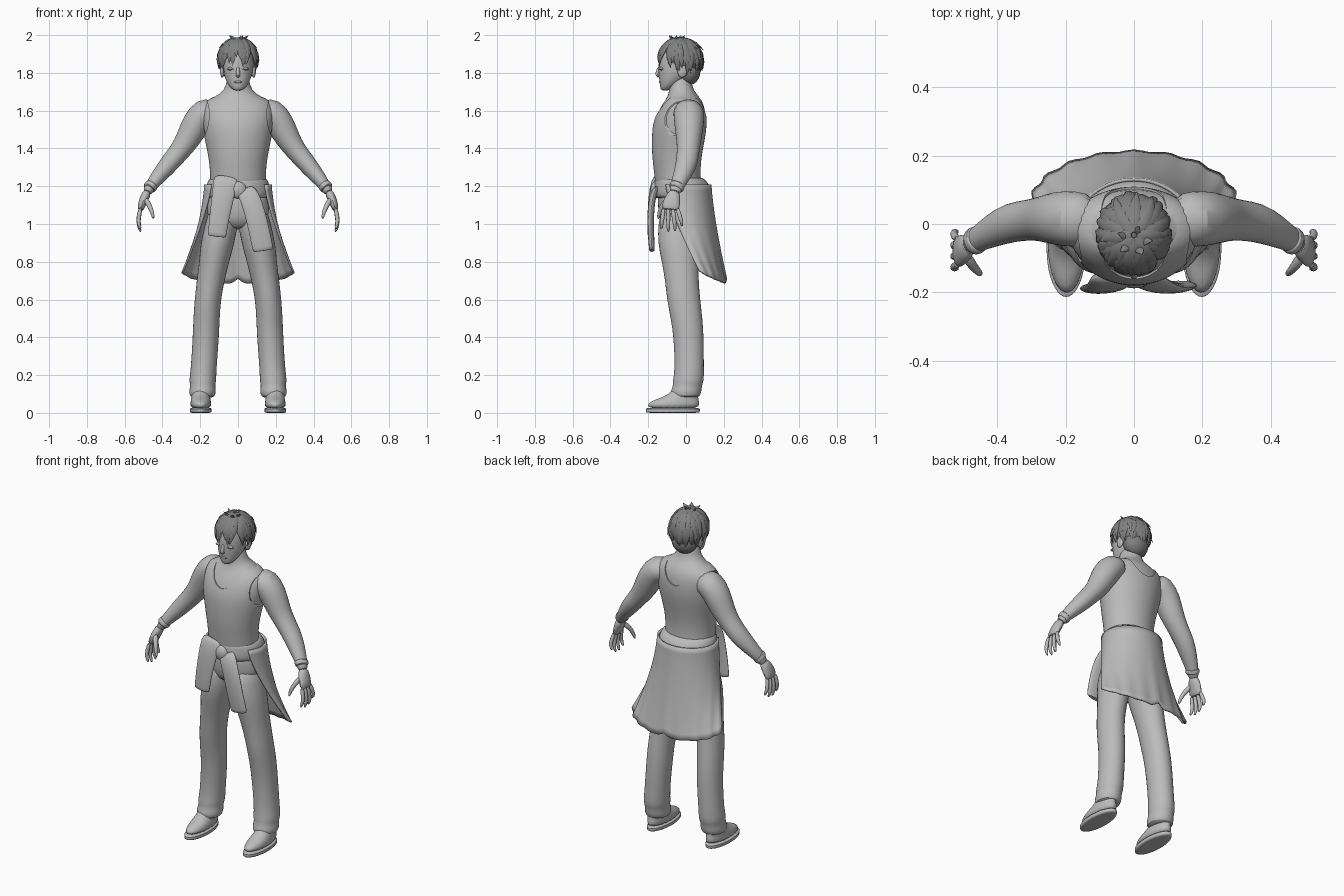
import bpy, bmesh, math
from mathutils import Vector, Matrix

cube = bpy.data.objects.get("Cube")
if cube:
    bpy.data.objects.remove(cube, do_unlink=True)

parts = []


def material(name, v):
    m = bpy.data.materials.new(name)
    m.use_nodes = True
    m.diffuse_color = (v, v, v, 1)
    m.node_tree.nodes["Principled BSDF"].inputs["Base Color"].default_value = (v, v, v, 1)
    return m


CLAY = material("light grey", 0.5)
DARK = material("dark grey", 0.22)


def finish(name, bm, mat, level=0, mirror=False):
    bmesh.ops.recalc_face_normals(bm, faces=bm.faces)
    me = bpy.data.meshes.new(name)
    bm.to_mesh(me)
    bm.free()
    me.materials.append(mat)
    ob = bpy.data.objects.new(name, me)
    bpy.context.collection.objects.link(ob)
    if mirror:
        ob.modifiers.new("Mirror", 'MIRROR')
    if level:
        ob.modifiers.new("Smooth", 'SUBSURF').levels = level
        ob.modifiers["Smooth"].render_levels = level
    parts.append(ob)
    return ob


def loft(name, strands, mat=CLAY, sides=16, ref=None, level=1, mirror=False):
    """Skin elliptical rings (x, y, z, ra, rb); level rings unless ref gives the ra axis."""
    bm = bmesh.new()
    for rows in strands:
        pts = [Vector(r[:3]) for r in rows]
        rings = []
        for i, r in enumerate(rows):
            u, v = Vector((1, 0, 0)), Vector((0, 1, 0))
            if ref:
                t = (pts[min(i + 1, len(pts) - 1)] - pts[max(i - 1, 0)]).normalized()
                axis = Vector(ref(pts[i])) if callable(ref) else Vector(ref)
                u = (axis - t * axis.dot(t)).normalized()
                v = t.cross(u)
            angles = [2 * math.pi * k / sides for k in range(sides)]
            rings.append([bm.verts.new(pts[i] + u * r[3] * math.cos(a) + v * r[4] * math.sin(a))
                          for a in angles])
        for a, b in zip(rings, rings[1:]):
            for k in range(sides):
                n = (k + 1) % sides
                bm.faces.new((a[k], a[n], b[n], b[k]))
        bm.faces.new(rings[0])
        bm.faces.new(rings[-1])
    return finish(name, bm, mat, level, mirror)


def stack(rows, x=0):
    """Rows of (z, y centre, x radius, y radius) as loft rings."""
    return [[(x, cy, z, rx, ry) for z, cy, rx, ry in rows]]


def ball(name, loc, size, mat=CLAY, mirror=False):
    bm = bmesh.new()
    bmesh.ops.create_uvsphere(bm, u_segments=20, v_segments=12, radius=1,
                              matrix=Matrix.LocRotScale(Vector(loc), None, Vector(size)))
    return finish(name, bm, mat, 0, mirror)


# Torso and neck
chest = [(1.15, -.035, .15, .12), (1.25, -.045, .14, .115), (1.35, -.05, .15, .125),
         (1.45, -.04, .172, .136), (1.53, -.033, .188, .14), (1.61, -.02, .195, .122),
         (1.655, -.012, .165, .098)]
neck = [(1.69, -.018, .09, .072), (1.73, -.03, .062, .06), (1.8, -.03, .056, .06)]
loft("torso", stack(chest + neck), sides=24)

# Tank top: slightly larger shell with neck and arm openings cut out
grown = [(z, y, a + .006, b + .006) for z, y, a, b in chest + neck[:1]]
tank = loft("tank_top", stack(grown), sides=24, level=2)
cutters = [ball("neck_cutter", (0, 0, 1.71), (.1, .6, .145))]
for s in (-1, 1):
    cutters.append(ball("arm_cutter", (s * .24, 0, 1.57), (.095, .3, .14)))
bpy.context.view_layer.objects.active = tank
for c in cutters:
    c.hide_render = True
    mod = tank.modifiers.new("Opening", 'BOOLEAN')
    mod.operation, mod.object = 'DIFFERENCE', c
for mod in list(tank.modifiers):
    bpy.ops.object.modifier_apply(modifier=mod.name)
for c in cutters:
    parts.remove(c)
    bpy.data.objects.remove(c, do_unlink=True)

# Arms and wristbands
loft("arms", [[(.11, .01, 1.6, .075, .065), (.18, .015, 1.595, .085, .082),
               (.225, .017, 1.53, .08, .077), (.264, .015, 1.45, .068, .067),
               (.305, .012, 1.39, .06, .056), (.36, .005, 1.325, .06, .052),
               (.412, -.018, 1.262, .05, .044), (.463, -.048, 1.2, .036, .031),
               (.485, -.062, 1.16, .032, .025)]], ref=(0, 1, 0), mirror=True)
loft("wristbands", [[(.455, -.043, 1.21, .035, .03), (.457, -.045, 1.207, .043, .037),
                     (.471, -.053, 1.188, .042, .036), (.473, -.055, 1.185, .033, .028)]],
     ref=(0, 1, 0), mirror=True)

# Hands
loft("palms", [[(.478, -.058, 1.175, .03, .025), (.495, -.07, 1.14, .042, .025),
                (.51, -.08, 1.1, .05, .022), (.518, -.083, 1.07, .046, .016)]],
     sides=12, ref=(0, 1, 0), mirror=True)
fingers = []
for k, length in enumerate((.1, .115, .11, .085)):
    y = -.118 + k * .024
    spread = -.012 + .012 * k
    fingers.append([(.514, y, 1.09, .012, .012),
                    (.527, y + spread * .5, 1.075 - length * .4, .0125, .0125),
                    (.527, y + spread, 1.075 - length * .75, .011, .011),
                    (.514, y + spread, 1.07 - length, .006, .006)])
fingers.append([(.492, -.09, 1.135, .02, .018), (.47, -.125, 1.1, .015, .014),
                (.453, -.142, 1.06, .012, .012), (.447, -.148, 1.025, .006, .006)])
loft("fingers", fingers, sides=8, ref=(0, 1, 0), mirror=True)

# Trousers
loft("trouser_hips", stack([(1.22, -.035, .15, .115), (1.12, -.03, .165, .12),
                            (1.03, -.035, .168, .112), (.97, -.035, .12, .08)]), sides=24)
leg = [(.075, 1.1, -.03, .075, .1), (.088, 1, -.035, .088, .115), (.108, .9, -.04, .092, .112),
       (.126, .8, -.03, .081, .1), (.145, .7, -.022, .075, .09), (.16, .6, -.013, .071, .09),
       (.167, .5, .003, .071, .086), (.17, .4, .015, .071, .081), (.183, .22, .018, .069, .078),
       (.187, .17, .012, .074, .085), (.187, .145, .008, .066, .077),
       (.188, .115, 0, .073, .084), (.189, .085, -.002, .068, .077), (.189, .08, 0, .045, .05)]
loft("trouser_legs", [[(x, y, z, a, b) for x, z, y, a, b in leg]], mirror=True)

# Shoes
loft("soles", stack([(0, -.07, .056, .143), (.002, -.07, .058, .145), (.024, -.07, .059, .146),
                     (.026, -.07, .055, .142)], .198), sides=20, mirror=True)
loft("shoe_uppers", stack([(.02, -.069, .055, .142), (.05, -.066, .056, .138),
                           (.072, -.048, .052, .116), (.085, -.025, .05, .09),
                           (.115, -.005, .047, .072), (.14, .005, .04, .06)], .197),
     sides=20, mirror=True)
loft("shoe_straps", [[(.145, -.085, .04, .014, .008), (.165, -.09, .077, .016, .009),
                      (.197, -.092, .088, .016, .009), (.23, -.09, .077, .016, .009),
                      (.25, -.085, .04, .014, .008)]], sides=8, ref=(0, 1, 0), mirror=True)

# Jacket tied round the waist: rolled band, hanging back, knot and sleeves
loft("jacket_band", stack([(1.13, -.022, .165, .14), (1.15, -.02, .175, .15),
                           (1.2, -.02, .171, .15), (1.235, -.03, .158, .135),
                           (1.252, -.04, .142, .116)]), sides=24)
bm = bmesh.new()
COLS, ROWS = 40, 16
grid = []
for j in range(ROWS + 1):
    t = j / ROWS
    e = t ** 1.35
    line = []
    for i in range(COLS + 1):
        s = 2 * i / COLS - 1
        top, low = math.radians(125) * s, math.radians(86) * s
        fold = 1 + .02 * e * math.cos(9 * s * math.pi)
        x = (1 - e) * .174 * math.sin(top) + e * .298 * math.sin(low) * fold
        y = (1 - e) * (-.02 + .15 * math.cos(top)) + e * (.06 + .15 * math.cos(low) * fold)
        hem = .685 + .065 * s * s + .025 * max(0, 1 - abs(s) * 12)
        line.append(bm.verts.new((x, y, 1.21 + (hem - 1.21) * t)))
    grid.append(line)
for a, b in zip(grid, grid[1:]):
    for i in range(COLS):
        bm.faces.new((a[i], a[i + 1], b[i + 1], b[i]))
skirt = finish("jacket_back", bm, CLAY)
solid = skirt.modifiers.new("Thickness", 'SOLIDIFY')
solid.thickness, solid.offset = .01, 0
ball("jacket_knot", (.0, -.163, 1.18), (.045, .025, .045))
for name, path in (
        ("right_jacket_sleeve", [(-.06, -.15, 1.25, .06, .014), (-.066, -.168, 1.235, .066, .017),
                                 (-.08, -.183, 1.14, .06, .018), (-.1, -.188, 1.03, .053, .017),
                                 (-.111, -.188, .94, .05, .016), (-.112, -.188, .932, .048, .014)]),
        ("left_jacket_sleeve", [(.03, -.155, 1.19, .05, .016), (.06, -.178, 1.15, .055, .018),
                                (.09, -.187, 1.06, .056, .018), (.113, -.187, .96, .056, .017),
                                (.133, -.18, .865, .056, .016), (.134, -.18, .857, .053, .014)])):
    loft(name, [path], sides=16, ref=(1, 0, 0))

# Head and face
loft("head", stack([(1.705, -.112, .02, .02), (1.725, -.098, .044, .04), (1.765, -.068, .068, .074),
                    (1.81, -.05, .08, .097), (1.87, -.037, .087, .109), (1.93, -.035, .077, .095),
                    (1.968, -.03, .04, .05)]), sides=24)
loft("nose", [[(0, -.14, 1.835, .008, .008), (0, -.15, 1.81, .01, .01),
               (0, -.155, 1.79, .014, .012), (0, -.14, 1.777, .01, .008)]], sides=8, ref=(1, 0, 0))
ball("lips", (0, -.137, 1.752), (.021, .006, .006))
ball("ears", (.083, -.02, 1.81), (.012, .025, .035), mirror=True)
ball("eyelids", (.036, -.128, 1.822), (.02, .012, .009), mirror=True)
ball("lashes", (.037, -.13, 1.819), (.022, .013, .002), DARK, mirror=True)

# Hair: a cap under layered, swept locks
ball("hair_cap", (0, -.017, 1.882), (.1, .108, .098), DARK)
ball("hair_nape", (0, .015, 1.805), (.077, .06, .07), DARK)
CENTRE = Vector((0, -.032, 1.87))
locks = []
for layer, (start, count, reach, lift, width) in enumerate((
        (4, 8, .5, .2, .026), (12, 12, .75, .2, .027), (25, 16, .9, .16, .027),
        (40, 20, 1, .1, .026))):
    for k in range(count):
        theta = 2 * math.pi * (k + .37 * layer) / count
        back = (math.sin(theta) + 1) / 2
        end = (103 + 44 * back) * reach * (1 + .06 * math.sin(k * 2.4 + layer))
        rows = []
        for i in range(6):
            t = i / 5
            phi = math.radians(start + (end - start) * t)
            a = theta + .3 * t * math.sin(k * 1.7 + layer)
            r = .97 + lift * (.4 + .6 * back) * t ** 2.2
            p = CENTRE + Vector((.104 * math.sin(phi) * math.cos(a),
                                 .116 * math.sin(phi) * math.sin(a), .115 * math.cos(phi))) * r
            w = width * (1 - t ** 2) * (.6 + .4 * min(1, 3 * t)) + .001
            rows.append((*p, w, w * .45))
        locks.append(rows)
# Upright tufts on the crown
for k in range(5):
    a = 1.3 * k
    dx, dy = math.cos(a), math.sin(a)
    locks.append([(.02 * dx, -.05 + .02 * dy, 1.96, .018, .01),
                  (.035 * dx, -.05 + .03 * dy, 1.982, .013, .008),
                  (.055 * dx, -.05 + .045 * dy, 1.998, .001, .001)])
loft("hair_locks", locks, DARK, sides=6, level=0,
     ref=lambda p: (-(p.y - CENTRE.y) - .001, p.x, 0))

# Smooth shading with crisp edges kept
bpy.ops.object.select_all(action='DESELECT')
for ob in parts:
    ob.select_set(True)
bpy.context.view_layer.objects.active = parts[0]
bpy.ops.object.shade_smooth_by_angle(angle=math.radians(50))
